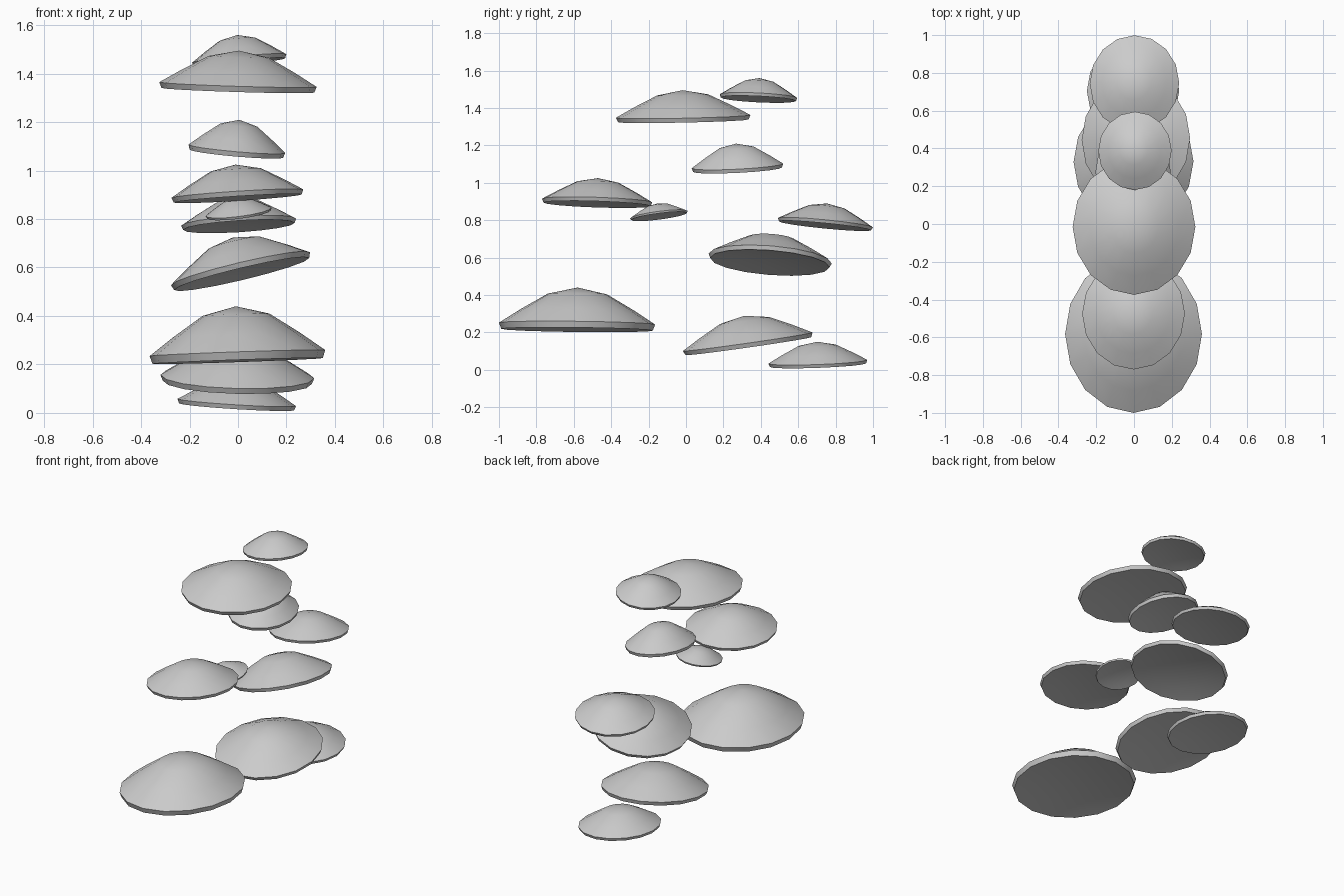
import bpy
import bmesh
import math
from mathutils import Matrix, Vector

cube = bpy.data.objects.get("Cube")
if cube:
    bpy.data.objects.remove(cube, do_unlink=True)

# Single flat grey
grey = bpy.data.materials.new("cap grey")
grey.use_nodes = True
GREY = (0.6, 0.6, 0.6, 1)
grey.diffuse_color = GREY
grey.node_tree.nodes["Principled BSDF"].inputs["Base Color"].default_value = GREY

SIDES = 16
# Cap outline as (radius, height): domed top, rim band, hollow underside
TOP = (0, 1)
RINGS = [(0.38, 0.82), (0.72, 0.39), (1, 0), (0.97, -0.17), (0.6, -0.05)]
BOTTOM = (0, 0)


def add_cap(name, x_span, y_span, rim_z, height, rise_x, rise_y):
    """Build an oval cap whose rim climbs by rise_x and rise_y across its spans."""
    width, depth = x_span[1] - x_span[0], y_span[1] - y_span[0]
    rx, ry = width / 2, depth / 2
    bm = bmesh.new()
    top = bm.verts.new((0, 0, height * TOP[1]))
    rings = []
    for r, h in RINGS:
        angles = [math.tau * i / SIDES for i in range(SIDES)]
        rings.append([bm.verts.new((rx * r * math.cos(a), ry * r * math.sin(a), height * h))
                      for a in angles])
    bottom = bm.verts.new((0, 0, height * BOTTOM[1]))
    for i in range(SIDES):
        j = (i + 1) % SIDES
        bm.faces.new((top, rings[0][i], rings[0][j]))
        for upper, lower in zip(rings, rings[1:]):
            bm.faces.new((upper[i], lower[i], lower[j], upper[j]))
        bm.faces.new((bottom, rings[-1][j], rings[-1][i]))
    # Lean the cap, then set it in place
    lean = (Matrix.Rotation(math.atan2(rise_y, depth), 4, "X")
            @ Matrix.Rotation(-math.atan2(rise_x, width), 4, "Y"))
    centre = Vector((sum(x_span) / 2, sum(y_span) / 2, rim_z))
    bm.transform(Matrix.Translation(centre) @ lean)
    bmesh.ops.recalc_face_normals(bm, faces=bm.faces)
    mesh = bpy.data.meshes.new(name)
    bm.to_mesh(mesh)
    bm.free()
    mesh.materials.append(grey)
    cap = bpy.data.objects.new(name, mesh)
    bpy.context.collection.objects.link(cap)
    bpy.ops.object.select_all(action="DESELECT")
    cap.select_set(True)
    bpy.context.view_layer.objects.active = cap
    bpy.ops.object.shade_smooth_by_angle(angle=math.radians(40))


# Caps from the lowest to the highest
add_cap("low_back_cap", (-0.25, 0.24), (0.44, 0.97), 0.043, 0.107, -0.03, 0.02)
add_cap("low_middle_cap", (-0.32, 0.315), (-0.02, 0.68), 0.15, 0.14, -0.015, 0.1)
add_cap("large_front_cap", (-0.365, 0.36), (-1, -0.165), 0.247, 0.193, 0.025, -0.01)
add_cap("leaning_cap", (-0.285, 0.305), (0.12, 0.78), 0.595, 0.133, 0.14, -0.053)
add_cap("middle_back_cap", (-0.235, 0.24), (0.49, 1), 0.787, 0.103, 0.03, -0.05)
add_cap("small_cap", (-0.135, 0.14), (-0.3, 0.01), 0.83, 0.06, 0.035, 0.04)
add_cap("middle_front_cap", (-0.275, 0.27), (-0.77, -0.18), 0.905, 0.12, 0.035, -0.02)
add_cap("upper_cap", (-0.205, 0.195), (0.03, 0.52), 1.09, 0.12, -0.035, 0.025)
add_cap("high_wide_cap", (-0.325, 0.325), (-0.375, 0.345), 1.355, 0.14, -0.02, 0.015)
add_cap("top_cap", (-0.19, 0.2), (0.18, 0.595), 1.463, 0.097, 0.035, -0.02)
